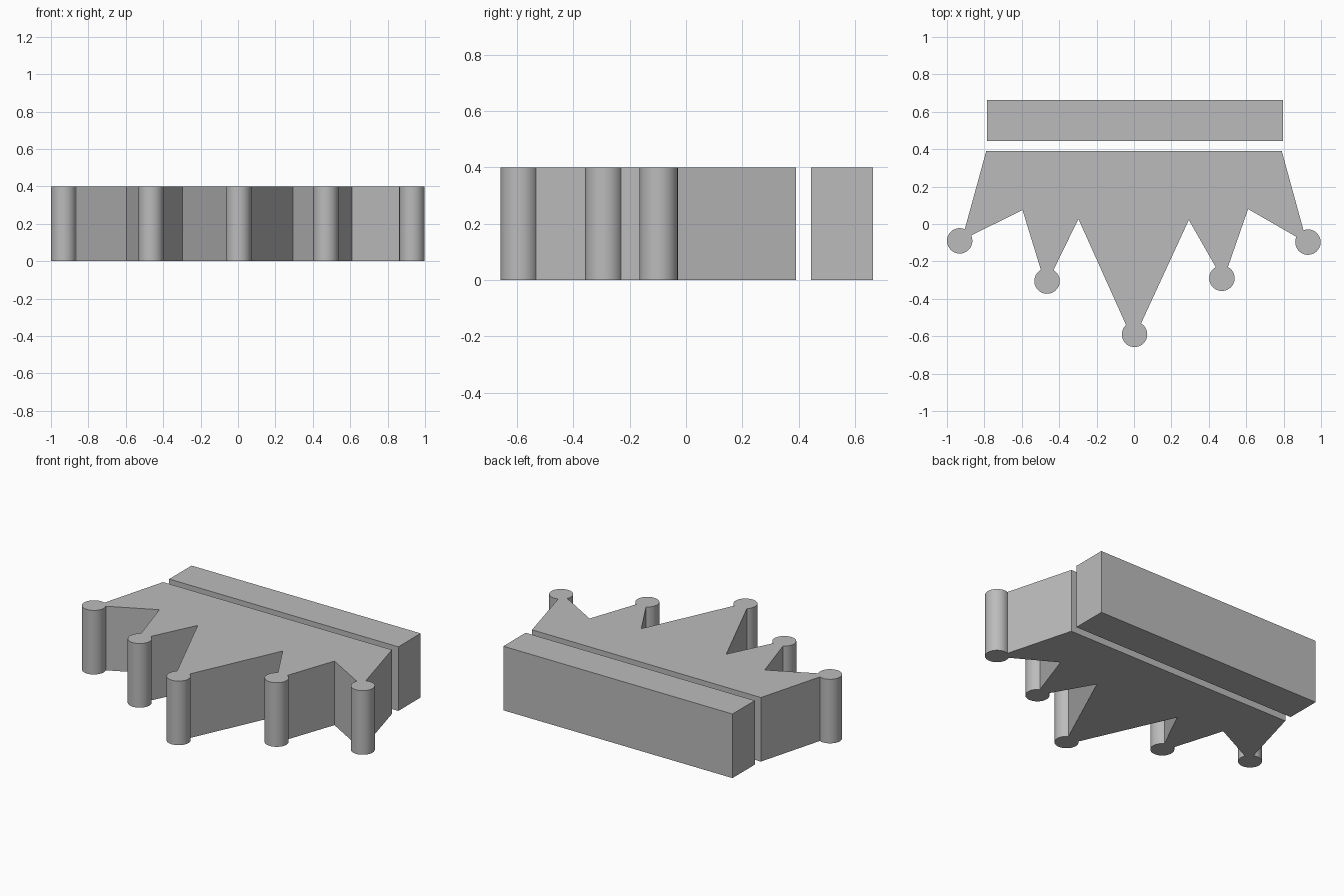
import bpy
import bmesh
import math
from mathutils import Vector

default = bpy.data.objects.get("Cube")
if default:
    bpy.data.objects.remove(default, do_unlink=True)

HEIGHT = 0.4
RADIUS = 0.068

grey = bpy.data.materials.new("plain grey")
grey.use_nodes = True
colour = (0.5, 0.5, 0.5, 1)
grey.diffuse_color = colour
grey.node_tree.nodes["Principled BSDF"].inputs["Base Color"].default_value = colour


def extrude_outline(name, outline):
    """Raise a flat counter-clockwise outline into a solid prism."""
    bm = bmesh.new()
    base = bm.faces.new([bm.verts.new((x, y, 0)) for x, y in outline])
    top = bmesh.ops.extrude_face_region(bm, geom=[base], use_keep_orig=True)
    moved = [v for v in top["geom"] if isinstance(v, bmesh.types.BMVert)]
    bmesh.ops.translate(bm, verts=moved, vec=(0, 0, HEIGHT))
    bmesh.ops.recalc_face_normals(bm, faces=bm.faces)
    mesh = bpy.data.meshes.new(name)
    bm.to_mesh(mesh)
    bm.free()
    mesh.materials.append(grey)
    obj = bpy.data.objects.new(name, mesh)
    bpy.context.collection.objects.link(obj)
    return obj


def knob(centre, enter, leave, steps=28):
    """Arc round a knob from one side of its neck to the other."""
    c = Vector(centre)
    d0, d1 = Vector(enter) - c, Vector(leave) - c
    a0, a1 = math.atan2(d0.y, d0.x), math.atan2(d1.y, d1.x)
    sweep = (a1 - a0) % math.tau
    angles = [a0 + sweep * i / steps for i in range(steps + 1)]
    return [(c.x + RADIUS * math.cos(a), c.y + RADIUS * math.sin(a)) for a in angles]


# Crown: five knobbed points with valleys between them
knobs = [
    ((-0.932, -0.09), (-0.905, -0.028), (-0.868, -0.06)),
    ((-0.465, -0.305), (-0.498, -0.245), (-0.43, -0.245)),
    ((0.003, -0.59), (-0.045, -0.537), (0.04, -0.528)),
    ((0.47, -0.29), (0.437, -0.23), (0.502, -0.23)),
    ((0.93, -0.097), (0.867, -0.068), (0.905, -0.03)),
]
valleys = [(-0.596, 0.075), (-0.297, 0.027), (0.293, 0.022), (0.61, 0.08)]

outline = [(0.79, 0.39), (-0.79, 0.39)]
for i, k in enumerate(knobs):
    outline += knob(*k)
    outline += valleys[i:i + 1]
crown = extrude_outline("crown", outline)

# Base band: separate bar behind the crown
band = extrude_outline("base_band", [(-0.785, 0.443), (0.797, 0.443), (0.797, 0.663), (-0.785, 0.663)])

# Smooth the round knobs, keep the straight edges sharp
bpy.ops.object.select_all(action="DESELECT")
crown.select_set(True)
bpy.context.view_layer.objects.active = crown
bpy.ops.object.shade_smooth_by_angle(angle=math.radians(25))
